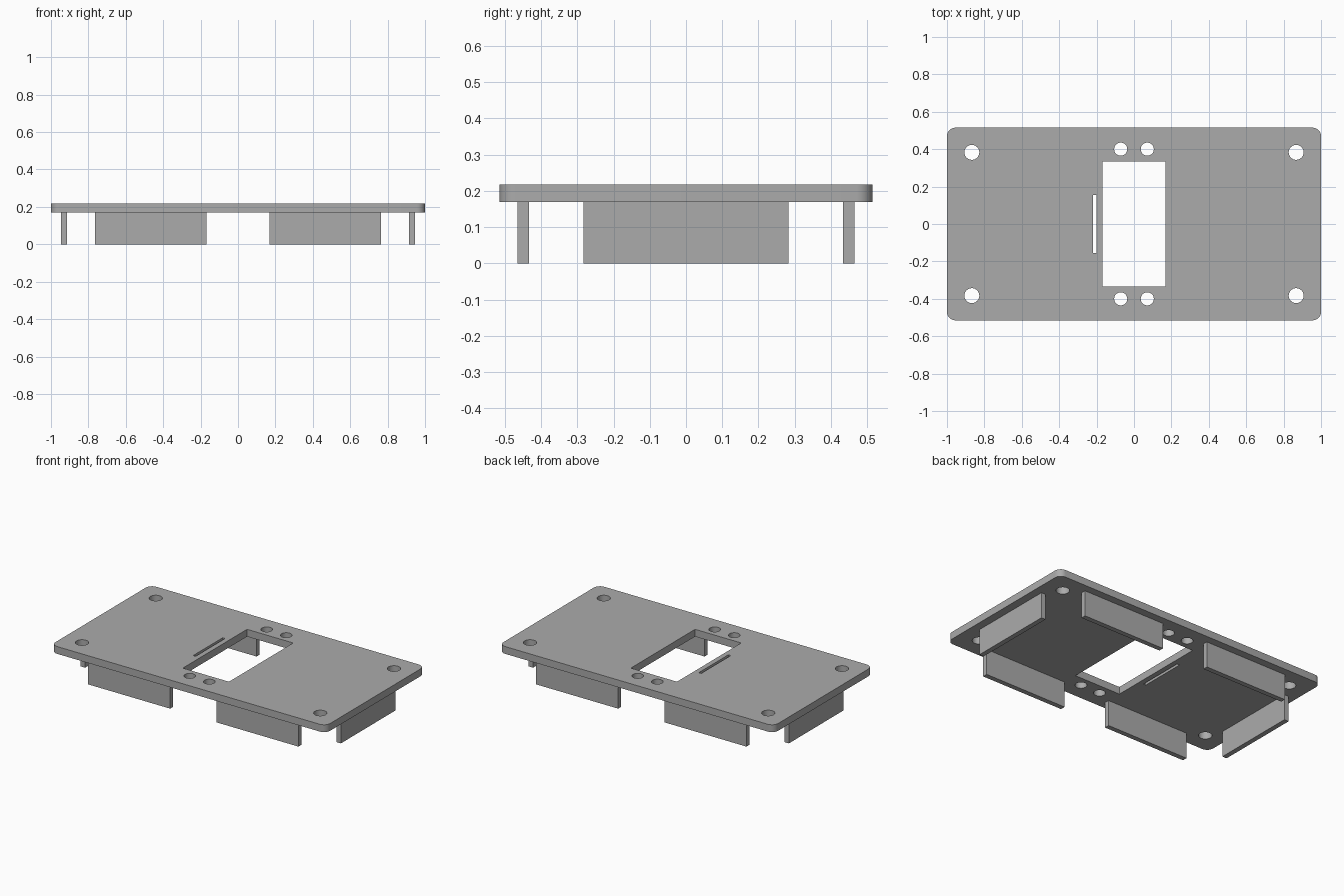
import bpy
import bmesh
from math import cos, sin, pi, radians

cube = bpy.data.objects.get("Cube")
if cube:
    bpy.data.objects.remove(cube, do_unlink=True)

PLATE_BOTTOM, PLATE_TOP = 0.169, 0.217

grey = bpy.data.materials.new("grey plastic")
grey.use_nodes = True
colour = (0.41, 0.41, 0.41, 1)
grey.diffuse_color = colour
grey.node_tree.nodes["Principled BSDF"].inputs["Base Color"].default_value = colour


def circle(cx, cy, r, steps=32):
    return [(cx + r * cos(2 * pi * i / steps), cy + r * sin(2 * pi * i / steps))
            for i in range(steps)]


def rectangle(cx, cy, hx, hy):
    return [(cx - hx, cy - hy), (cx + hx, cy - hy), (cx + hx, cy + hy), (cx - hx, cy + hy)]


def rounded_rectangle(hx, hy, r, steps=8):
    points = []
    for corner, (sx, sy) in enumerate([(1, 1), (-1, 1), (-1, -1), (1, -1)]):
        for i in range(steps + 1):
            a = (corner + i / steps) * pi / 2
            points.append((sx * (hx - r) + r * cos(a), sy * (hy - r) + r * sin(a)))
    return points


def box(name, centre, size):
    bpy.ops.mesh.primitive_cube_add(size=1, location=centre)
    obj = bpy.context.object
    obj.name = name
    obj.scale = size
    bpy.ops.object.transform_apply(location=False, rotation=False, scale=True)
    obj.data.materials.append(grey)


# Plate outline, central window, cable slot and screw holes
outlines = [
    rounded_rectangle(1.0, 0.515, 0.045),
    rectangle(0, 0, 0.168, 0.334),
    rectangle(-0.21, 0, 0.009, 0.154),
]
for sx in (-1, 1):
    for sy in (-1, 1):
        outlines.append(circle(sx * 0.867, sy * 0.383, 0.04))
        outlines.append(circle(sx * 0.071, sy * 0.4, 0.035))

curve = bpy.data.curves.new("plate", "CURVE")
curve.dimensions = "2D"
curve.fill_mode = "BOTH"
curve.extrude = (PLATE_TOP - PLATE_BOTTOM) / 2
for points in outlines:
    spline = curve.splines.new("POLY")
    spline.points.add(len(points) - 1)
    for p, (x, y) in zip(spline.points, points):
        p.co = (x, y, 0, 1)
    spline.use_cyclic_u = True
plate = bpy.data.objects.new("top_plate", curve)
plate.location.z = (PLATE_TOP + PLATE_BOTTOM) / 2
bpy.context.collection.objects.link(plate)
bpy.ops.object.select_all(action="DESELECT")
plate.select_set(True)
bpy.context.view_layer.objects.active = plate
bpy.ops.object.convert(target="MESH")

# Weld the faces to the rims
bm = bmesh.new()
bm.from_mesh(plate.data)
bmesh.ops.remove_doubles(bm, verts=bm.verts, dist=0.0001)
bmesh.ops.recalc_face_normals(bm, faces=bm.faces)
bm.to_mesh(plate.data)
bm.free()
plate.data.materials.clear()
plate.data.materials.append(grey)
bpy.ops.object.shade_smooth_by_angle(angle=radians(30))

# Walls under the plate
for sx, side in ((-1, "right"), (1, "left")):
    box(f"{side}_end_wall", (sx * 0.931, 0, PLATE_BOTTOM / 2), (0.032, 0.566, PLATE_BOTTOM))
    for sy, end in ((-1, "front"), (1, "back")):
        box(f"{end}_{side}_wall", (sx * 0.467, sy * 0.449, PLATE_BOTTOM / 2),
            (0.597, 0.032, PLATE_BOTTOM))
